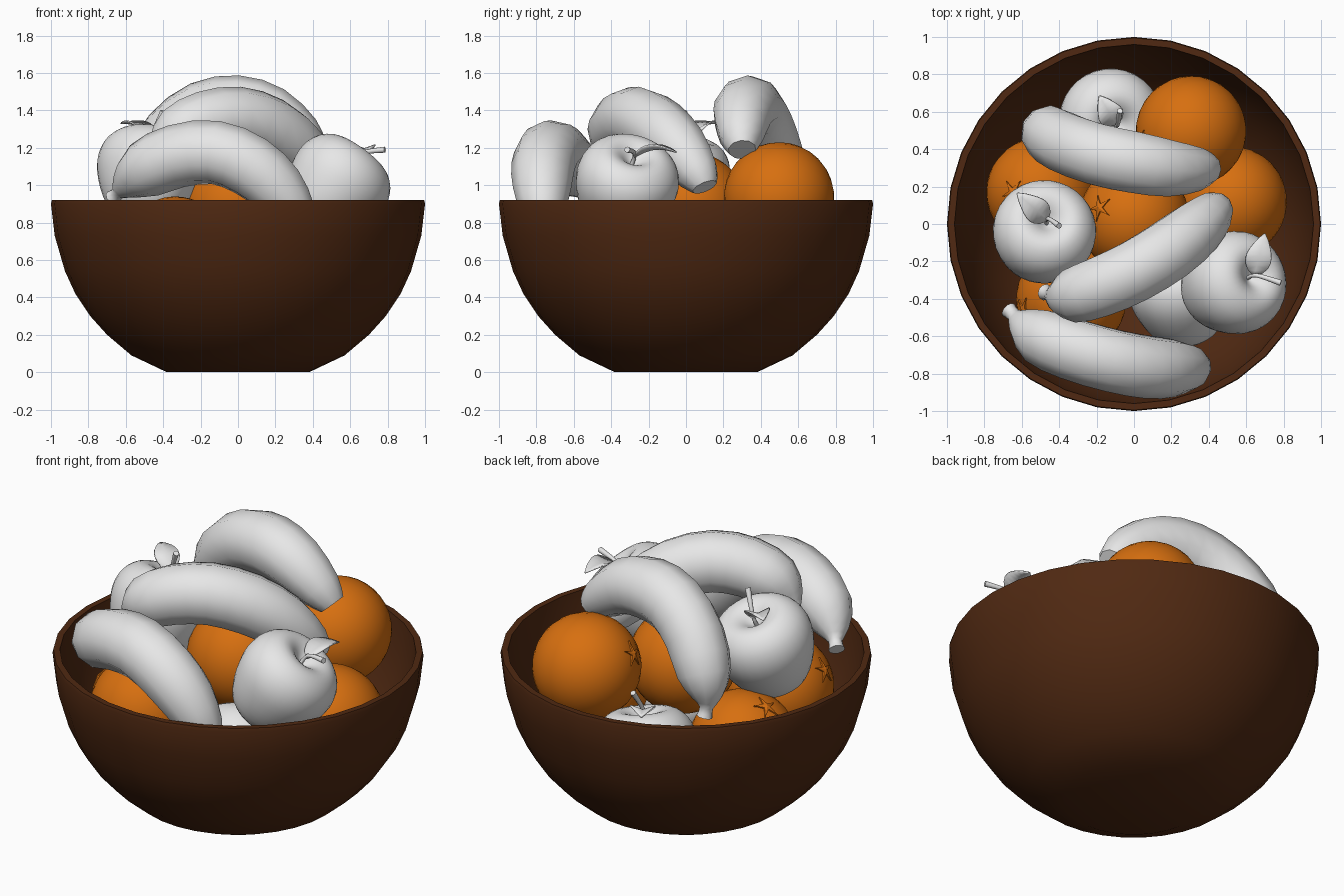
import bpy, bmesh, math
from mathutils import Vector, Matrix

if "Cube" in bpy.data.objects:
    bpy.data.objects.remove(bpy.data.objects["Cube"])

def material(name, rgb):
    m = bpy.data.materials.new(name)
    m.diffuse_color = (*rgb, 1)
    m.use_nodes = True
    m.node_tree.nodes["Principled BSDF"].inputs["Base Color"].default_value = m.diffuse_color
    return m

WOOD = material("dark_brown_wood", (0.08, 0.022, 0.006))
ORANGE = material("orange_peel", (0.68, 0.16, 0.005))
PALE = material("pale_grey", (0.8, 0.8, 0.8))

def finish(name, bm, mat, angle=40):
    bmesh.ops.recalc_face_normals(bm, faces=bm.faces)
    me = bpy.data.meshes.new(name)
    bm.to_mesh(me)
    bm.free()
    me.materials.append(mat)
    ob = bpy.data.objects.new(name, me)
    bpy.context.collection.objects.link(ob)
    bpy.ops.object.select_all(action='DESELECT')
    ob.select_set(True)
    bpy.context.view_layer.objects.active = ob
    bpy.ops.object.shade_smooth_by_angle(angle=math.radians(angle))
    return ob

def skin(bm, rings):
    """Join successive rings of vertices; a ring of one vertex is a pole."""
    for a, b in zip(rings, rings[1:]):
        n = max(len(a), len(b))
        for i in range(n):
            j = (i + 1) % n
            q = [a[i % len(a)], a[j % len(a)], b[j % len(b)], b[i % len(b)]]
            bm.faces.new(list(dict.fromkeys(q)))

def revolve(name, profile, sides, mat, place=Matrix(), angle=40):
    bm = bmesh.new()
    rings = []
    for r, z in profile:
        if r == 0:
            rings.append([bm.verts.new(place @ Vector((0, 0, z)))])
        else:
            rings.append([bm.verts.new(place @ Vector((
                r * math.cos(2 * math.pi * i / sides),
                r * math.sin(2 * math.pi * i / sides), z))) for i in range(sides)])
    skin(bm, rings)
    return finish(name, bm, mat, angle)

def smooth_path(pts, steps):
    """Catmull-Rom through points of any dimension."""
    P = [pts[0]] + pts + [pts[-1]]
    out = []
    for k in range(1, len(P) - 2):
        for s in range(steps):
            t = s / steps
            out.append([0.5 * (2 * b + (c - a) * t + (2 * a - 5 * b + 4 * c - d) * t * t
                               + (3 * b - a - 3 * c + d) * t ** 3)
                        for a, b, c, d in zip(P[k - 1], P[k], P[k + 1], P[k + 2])])
    return out + [list(pts[-1])]

def tube(name, path, sides, mat, angle=50):
    """Sweep a round section along (x, y, z, radius) points."""
    bm = bmesh.new()
    rings = []
    c = [Vector(p[:3]) for p in path]
    side = None
    for i, p in enumerate(path):
        t = (c[min(i + 1, len(c) - 1)] - c[max(i - 1, 0)]).normalized()
        side = side or t.orthogonal()
        side = (side - t * side.dot(t)).normalized()
        up = t.cross(side)
        rings.append([bm.verts.new(c[i] + p[3] * (
            side * math.cos(2 * math.pi * k / sides) + up * math.sin(2 * math.pi * k / sides)))
            for k in range(sides)])
    skin(bm, [[bm.verts.new(c[0])]] + rings + [[bm.verts.new(c[-1])]])
    return finish(name, bm, mat, angle)

def facing(center, axis):
    return Matrix.Translation(center) @ Vector(axis).to_track_quat('Z', 'Y').to_matrix().to_4x4()

# Bowl: outer wall, rim and inner wall
revolve("bowl", [(0, 0), (.38, 0), (.57, .09), (.70, .20), (.79, .30), (.87, .42), (.925, .54),
                 (.98, .73), (1, .90), (.995, .92), (.96, .92), (.94, .74), (.885, .56),
                 (.83, .44), (.75, .32), (.66, .23), (.53, .13), (.36, .06), (0, .05)], 32, WOOD)

# Oranges: centre and direction of the star-shaped calyx
ORANGES = [((.305, .497, .935), (-.263, -.06, .12)),
           ((-.495, .17, .57), (-.153, 0, .253)),
           ((0, .03, .88), (-.18, .055, .22)),
           ((.523, .12, .615), (-.1, .1, -.25)),
           ((-.335, -.40, .645), (-.25, -.06, .137))]
R = .295
for n, (pos, axis) in enumerate(ORANGES, 1):
    place = facing(pos, axis)
    prof = [(R * math.sin(math.pi * i / 18), -R * math.cos(math.pi * i / 18)) for i in range(1, 18)]
    revolve(f"orange_{n}", [(0, -R)] + prof + [(0, R)], 32, ORANGE, place)
    bm = bmesh.new()
    rings = [[], []]
    for i in range(10):
        r = .075 if i % 2 == 0 else .022
        a = math.pi * i / 5
        for ring, lift in zip(rings, (-.01, .008)):
            z = math.sqrt(R * R - r * r) + lift
            ring.append(bm.verts.new(place @ Vector((r * math.cos(a), r * math.sin(a), z))))
    skin(bm, rings + [[bm.verts.new(place @ Vector((0, 0, R + .016)))]])
    finish(f"orange_calyx_{n}", bm, ORANGE, 30)

# Apples: centre, axis, stem tip and leaf tip (offsets from the centre)
APPLES = [((.515, -.325, .98), (.55, .2, .75), (.27, .01, .21), (.185, .275, .20)),
          ((-.485, -.06, 1.045), (.03, .1, .25), (.085, .05, .35), (-.14, .225, .29)),
          ((-.135, .565, .56), (.05, -.04, .25), (.06, .04, .36), (-.05, .12, .28)),
          ((.25, -.385, .50), (-.1, .5, .3), (-.07, .31, .17), (.08, .28, .2))]
APPLE = [(0, -.20), (.05, -.225), (.11, -.245), (.17, -.215), (.225, -.13), (.262, -.03),
         (.276, .05), (.268, .12), (.24, .18), (.19, .225), (.135, .24), (.08, .222),
         (.035, .185), (0, .16)]
for n, (pos, axis, stem, leaf) in enumerate(APPLES, 1):
    c, ax = Vector(pos), Vector(axis).normalized()
    revolve(f"apple_{n}", smooth_path(APPLE, 2), 32, PALE, facing(pos, axis), 80)
    base, tip = c + ax * .15, c + Vector(stem)
    mid = c + ax * .24
    tube(f"apple_stem_{n}", smooth_path([(*base, .011), (*mid, .011), (*tip, .016)], 4), 8, PALE)
    # Leaf: folded along its midrib and arched
    start, end = c + ax * .22, c + Vector(leaf)
    run = end - start
    side = run.cross(Vector((0, 0, 1))).normalized()
    lift = side.cross(run).normalized()
    bm = bmesh.new()
    rows = []
    for i in range(9):
        t = i / 8
        w = .008 + .062 * math.sin(math.pi * t ** .8) * (1 - .1 * t)
        if i == 8:
            w = .002
        p = start + run * t + lift * .03 * math.sin(math.pi * t)
        rows.append([bm.verts.new(p + side * w * s + lift * abs(s) * w * .35) for s in (-1, 0, 1)])
    for a, b in zip(rows, rows[1:]):
        for k in (0, 1):
            bm.faces.new((a[k], a[k + 1], b[k + 1], b[k]))
    ob = finish(f"apple_leaf_{n}", bm, PALE)
    ob.modifiers.new("thickness", 'SOLIDIFY').thickness = .008

# Bananas: stem, arched body and blunt tip as (x, y, z, radius)
BANANAS = [
    [(-.67, -.46, .93, .045), (-.64, -.49, .96, .038), (-.60, -.53, 1.0, .085),
     (-.50, -.60, 1.08, .155), (-.33, -.67, 1.155, .17), (-.12, -.73, 1.175, .172),
     (.07, -.765, 1.10, .17), (.21, -.77, .98, .155), (.31, -.765, .84, .115),
     (.345, -.755, .77, .07)],
    [(-.475, -.365, 1.11, .045), (-.45, -.375, 1.15, .038), (-.41, -.385, 1.195, .085),
     (-.325, -.38, 1.27, .15), (-.18, -.335, 1.335, .168), (.0, -.255, 1.355, .172),
     (.18, -.145, 1.30, .17), (.325, -.03, 1.19, .155), (.425, .065, 1.06, .115),
     (.46, .10, .99, .07)],
    [(-.50, .54, .87, .045), (-.505, .53, .92, .038), (-.50, .515, .975, .085),
     (-.465, .49, 1.09, .15), (-.36, .43, 1.26, .168), (-.19, .37, 1.385, .172),
     (.0, .33, 1.415, .172), (.18, .30, 1.37, .158), (.34, .295, 1.26, .12),
     (.41, .30, 1.19, .075)],
]
for n, pts in enumerate(BANANAS, 1):
    tube(f"banana_{n}", smooth_path(pts, 2), 10, PALE)
